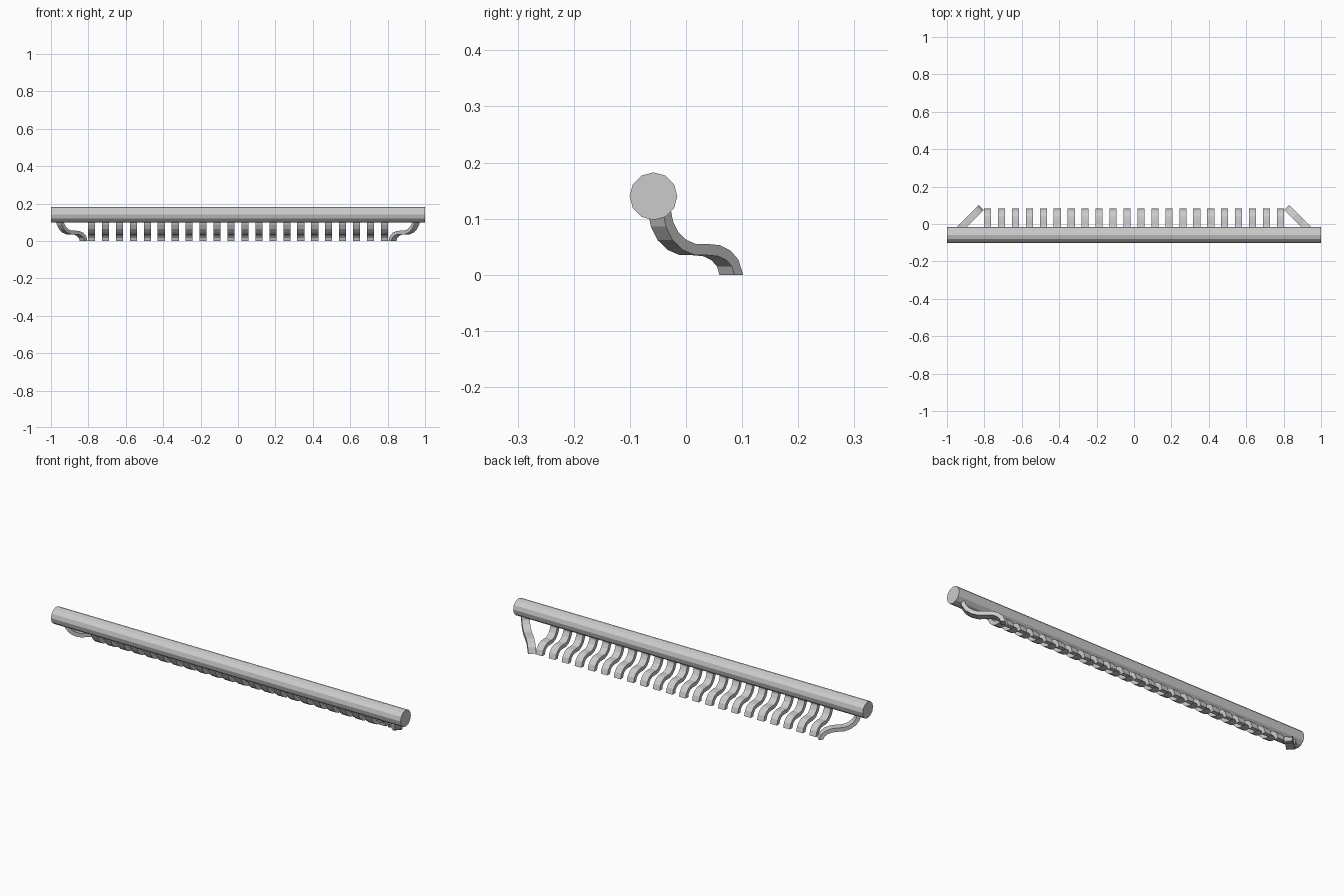
import bpy, bmesh, math
from mathutils import Vector

if "Cube" in bpy.data.objects:
    bpy.data.objects.remove(bpy.data.objects["Cube"])

WIDTH, THICK = 0.038, 0.02


def hook(name, start, angle, stretch):
    """Extruded S-shaped strip: profile runs along a heading in plan."""
    # centre line: distance along heading, height
    path = [(0.0, 0.112), (0.004, 0.09), (0.014, 0.069), (0.030, 0.053), (0.048, 0.045),
            (0.068, 0.045), (0.088, 0.043), (0.104, 0.035), (0.116, 0.021), (0.122, 0.0)]
    pts = [Vector((s * stretch, z)) for s, z in path]
    d = Vector((math.cos(angle), math.sin(angle), 0))
    side = Vector((-d.y, d.x, 0)) * WIDTH / 2
    bm = bmesh.new()
    rings = []
    for i, p in enumerate(pts):
        t = (pts[min(i + 1, len(pts) - 1)] - pts[max(i - 1, 0)]).normalized()
        n = Vector((-t.y, t.x)) * THICK / 2
        if i == len(pts) - 1:
            n = Vector((THICK / 2 * 1.1, 0))  # flat foot on the ground
        ring = []
        for a, b in ((1, 1), (1, -1), (-1, -1), (-1, 1)):
            q = p + n * a
            ring.append(bm.verts.new(start + d * q.x + side * b + Vector((0, 0, q.y))))
        rings.append(ring)
    for r0, r1 in zip(rings, rings[1:]):
        for k in range(4):
            bm.faces.new((r0[k], r0[(k + 1) % 4], r1[(k + 1) % 4], r1[k]))
    bm.faces.new(rings[0])
    bm.faces.new(rings[-1])
    bmesh.ops.recalc_face_normals(bm, faces=bm.faces)
    me = bpy.data.meshes.new(name)
    bm.to_mesh(me)
    bm.free()
    ob = bpy.data.objects.new(name, me)
    bpy.context.collection.objects.link(ob)
    bpy.context.view_layer.objects.active = ob
    return ob


# long round bar
bpy.ops.mesh.primitive_cylinder_add(vertices=12, radius=0.0425, depth=2,
                                    location=(0, -0.058, 0.14),
                                    rotation=(0, math.pi / 2, 0))
bpy.context.object.name = "bar"

# row of straight hooks
COUNT = 22
for i in range(COUNT):
    x = -0.783 + i * 2 * 0.783 / (COUNT - 1)
    hook(f"hook_{i + 1}", Vector((x, -0.049, 0)), math.pi / 2, 1.0)

# longer diagonal hooks at both ends, turned inward
hook("end_hook_left", Vector((-0.953, -0.047, 0)), math.pi / 4, 1.48)
hook("end_hook_right", Vector((0.953, -0.047, 0)), 3 * math.pi / 4, 1.48)
